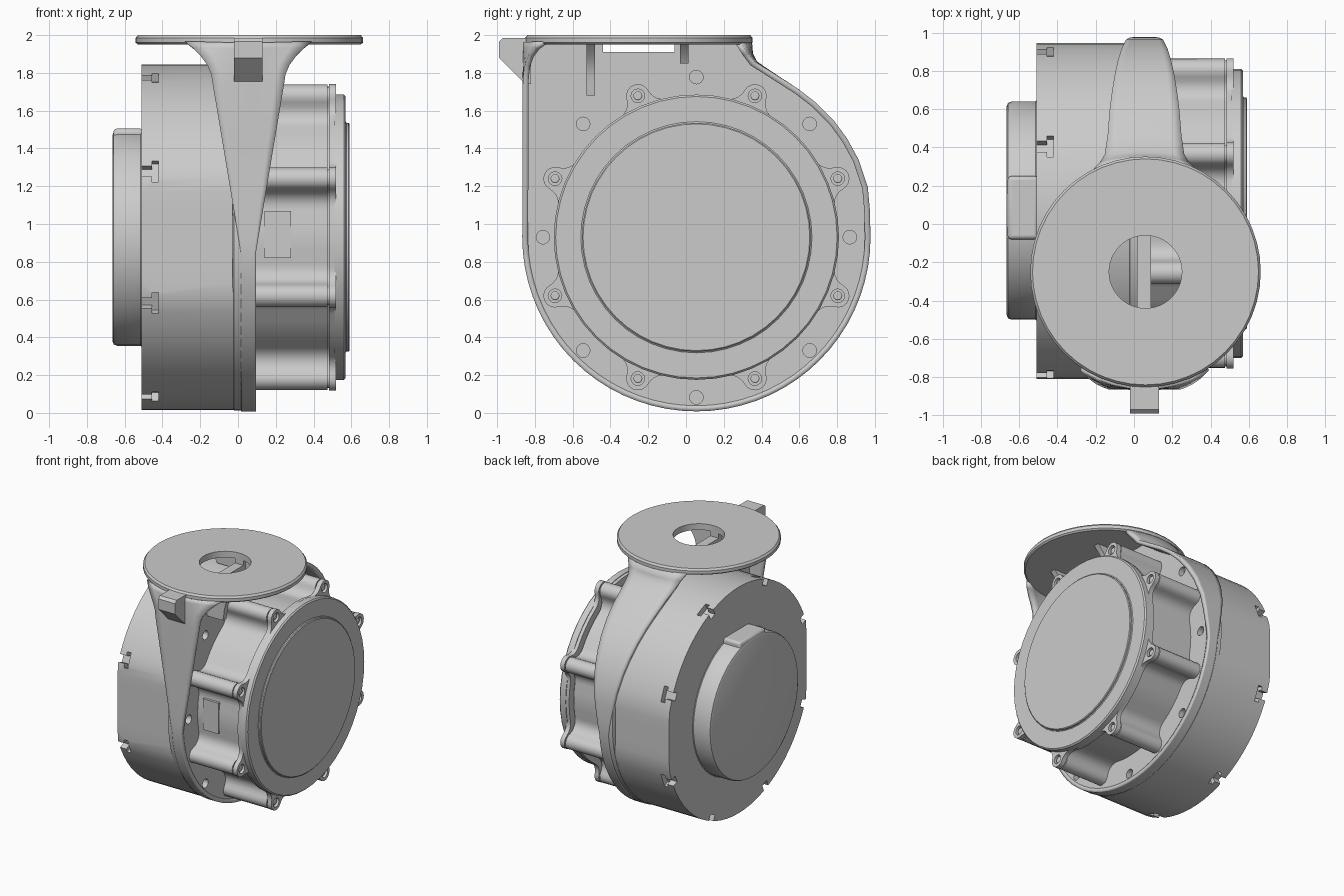
import bpy, bmesh
from math import sin, cos, pi, sqrt, acos, atan2, radians
from mathutils import Matrix, Vector

if "Cube" in bpy.data.objects:
    bpy.data.objects.remove(bpy.data.objects["Cube"])

CY, CZ, CX = 0.055, 0.93, 0.055      # body axis (y, z) and duct mid-plane x
BOLT_R = 0.81
BOLT_ANGLES = [radians(22.5 + 45 * i) for i in range(8)]


def finish(name, bm, smooth=True):
    bmesh.ops.recalc_face_normals(bm, faces=bm.faces)
    me = bpy.data.meshes.new(name)
    bm.to_mesh(me)
    bm.free()
    ob = bpy.data.objects.new(name, me)
    bpy.context.collection.objects.link(ob)
    bpy.ops.object.select_all(action='DESELECT')
    ob.select_set(True)
    bpy.context.view_layer.objects.active = ob
    if smooth:
        bpy.ops.object.shade_smooth_by_angle(angle=radians(30))
    return ob


def prism(name, pts, x0, x1):
    """Extrude a (y, z) outline along x."""
    bm = bmesh.new()
    a, b = [[bm.verts.new((x, y, z)) for y, z in pts] for x in (x0, x1)]
    bm.faces.new(a)
    bm.faces.new(b)
    for i in range(len(pts)):
        j = (i + 1) % len(pts)
        bm.faces.new((a[i], a[j], b[j], b[i]))
    return finish(name, bm)


def lathe(name, prof, centre, axis='X', n=48, ring=False):
    """Revolve (height, radius) points; ring joins last to first, else ends are capped."""
    bm = bmesh.new()
    rows = []
    for h, r in prof:
        row = []
        for i in range(n):
            c, s = r * cos(2 * pi * i / n), r * sin(2 * pi * i / n)
            p = (h, c, s) if axis == 'X' else (c, s, h)
            row.append(bm.verts.new(Vector(p) + Vector(centre)))
        rows.append(row)
    pairs = list(zip(rows, rows[1:])) + ([(rows[-1], rows[0])] if ring else [])
    for a, b in pairs:
        for i in range(n):
            j = (i + 1) % n
            bm.faces.new((a[i], a[j], b[j], b[i]))
    if not ring:
        bm.faces.new(rows[0])
        bm.faces.new(rows[-1])
    return finish(name, bm)


def add_box(bm, lo, hi, rot=None):
    size = [b - a for a, b in zip(lo, hi)]
    mid = [(a + b) / 2 for a, b in zip(lo, hi)]
    m = Matrix.Translation(mid) @ Matrix.Diagonal((*size, 1))
    bmesh.ops.create_cube(bm, size=1, matrix=(rot @ m) if rot else m)


def add_hole(bm, y, z, r, x0, x1):
    m = Matrix.Translation(((x0 + x1) / 2, y, z)) @ Matrix.Rotation(pi / 2, 4, 'Y')
    bmesh.ops.create_cone(bm, cap_ends=True, segments=16, radius1=r, radius2=r,
                          depth=x1 - x0, matrix=m)


def apply_mod(ob, kind, **settings):
    mod = ob.modifiers.new(kind.title(), kind)
    for k, v in settings.items():
        setattr(mod, k, v)
    bpy.context.view_layer.objects.active = ob
    bpy.ops.object.modifier_apply(modifier=mod.name)


def cut(ob, bm):
    cutter = finish("cutter", bm, smooth=False)
    apply_mod(ob, 'BOOLEAN', operation='DIFFERENCE', solver='EXACT', object=cutter)
    bpy.data.objects.remove(cutter)


def arc(cy, cz, r, a0, a1, n):
    return [(cy + r * cos(a0 + (a1 - a0) * i / n), cz + r * sin(a0 + (a1 - a0) * i / n))
            for i in range(n + 1)]


def lobed(R, t, f):
    """Circle of radius R with eight filleted bolt lugs of radius t, fillet radius f."""
    phi = acos(((R + f) ** 2 + BOLT_R ** 2 - (t + f) ** 2) / (2 * (R + f) * BOLT_R))
    fx, fy = (R + f) * cos(phi), (R + f) * sin(phi)
    a_in, a_out = phi + pi, atan2(-fy, BOLT_R - fx)
    if a_out < 0:
        a_out += 2 * pi
    half = arc(fx, fy, f, a_in, a_out, 5)
    tip = atan2(fy, fx - BOLT_R)
    half = half + arc(BOLT_R, 0, t, tip, 0, 4)[1:]
    lug = [(x, -y) for x, y in half] + half[-2::-1]
    pts = []
    for a in BOLT_ANGLES:
        pts += [(CY + x * cos(a) - y * sin(a), CZ + x * sin(a) + y * cos(a)) for x, y in lug]
        pts += [(CY + R * cos(a + b), CZ + R * sin(a + b))
                for b in (phi + (pi / 4 - 2 * phi) * k / 4 for k in (1, 2, 3))]
    return pts


# Motor housing with two flats and T-shaped clip notches
circle = [(min(0.945, max(-0.81, y)), z) for y, z in arc(CY, CZ, 0.915, 0, 2 * pi, 72)[:-1]]
housing = prism("motor_housing", circle, -0.51, 0.0)
bm = bmesh.new()
for a in BOLT_ANGLES:
    rot = Matrix.Translation((0, CY, CZ)) @ Matrix.Rotation(a, 4, 'X')
    add_box(bm, (-0.55, 0.865, -0.03), (-0.44, 1.0, 0.03), rot)
cut(housing, bm)
bm = bmesh.new()
for a in BOLT_ANGLES:
    rot = Matrix.Translation((0, CY, CZ)) @ Matrix.Rotation(a, 4, 'X')
    add_box(bm, (-0.455, 0.865, -0.06), (-0.42, 1.0, 0.06), rot)
cut(housing, bm)
lathe("housing_rim", [(-0.03, 0.90), (-0.022, 0.917), (0.02, 0.917)], (0, CY, CZ), n=72)

# Rear end cap with its cable outlet block
lathe("end_cap", [(-0.50, 0.585), (-0.515, 0.57), (-0.64, 0.57), (-0.658, 0.562), (-0.665, 0.545)],
      (0, 0.07, 0.925))
bm = bmesh.new()
add_box(bm, (-0.66, -0.08, 1.3), (-0.5, 0.25, 1.505))
outlet = finish("cable_outlet", bm)
apply_mod(outlet, 'BEVEL', width=0.02, segments=3)

# Duct side profile: down the front, around the bottom, up the back
path = [(-0.85, z) for z in (1.96, 1.93, 1.89, 1.84, 1.79, 1.74, 1.5, 1.2)]
path += arc(CY, CZ, 0.907, pi, 2 * pi, 36)
path += [(0.958, 1.08), (0.948, 1.19), (0.90, 1.335), (0.84, 1.445), (0.77, 1.54),
         (0.68, 1.63), (0.59, 1.70), (0.46, 1.785), (0.365, 1.85), (0.34, 1.90), (0.335, 1.96)]


def half_width(z, flare):
    w = 0.04 + max(0, min(z, 1.75) - 0.85) * 0.167
    return w + flare * (max(0, z - 1.75) / 0.21) ** 2


# Duct wall: tapering band whose ends flare to follow the round flange
bm = bmesh.new()
rows = []
for y, z in path:
    w = half_width(z, 0.14 if y < 0 else 0.07)
    t = max(0, (z - 1.7) / 0.26) ** 2
    row = []
    for k in range(-4, 5):
        u = w * k / 4
        bend = (0.6 - sqrt(0.36 - u * u)) * t
        row.append(bm.verts.new((CX + u, y + (bend if y < 0 else -bend), z)))
    rows.append(row)
for a, b in zip(rows, rows[1:]):
    for k in range(8):
        bm.faces.new((a[k], a[k + 1], b[k + 1], b[k]))
band = finish("duct_wall", bm)
apply_mod(band, 'SOLIDIFY', thickness=0.03, offset=0)

# Central mounting plate, notched below the outlet, with rivet holes
plate = prism("mounting_plate", path + [(-0.06, 1.96), (-0.06, 1.91), (-0.44, 1.91), (-0.44, 1.96)],
              0.015, 0.09)
bm = bmesh.new()
for i in range(8):
    a = i * pi / 4
    r = 0.812 if i in (0, 4) else 0.848
    add_hole(bm, CY + r * cos(a), CZ + r * sin(a), 0.036, 0.045, 0.2)
cut(plate, bm)

# Gusset ribs carrying the flange
for name, y, zb in (("front_rib", -0.505, 1.68), ("rear_rib", -0.01, 1.85)):
    zs = [zb + (1.96 - zb) * i / 6 for i in range(7)]
    right = [(CX + half_width(z, 0.12), z) for z in zs]
    pts = right + [(2 * CX - x, z) for x, z in reversed(right)]
    bm = bmesh.new()
    face = bm.faces.new([bm.verts.new((x, y - 0.022, z)) for x, z in pts])
    ext = bmesh.ops.extrude_face_region(bm, geom=[face])['geom']
    bmesh.ops.translate(bm, vec=(0, 0.044, 0),
                        verts=[v for v in ext if isinstance(v, bmesh.types.BMVert)])
    bm.faces.ensure_lookup_table()
    finish(name, bm)

# Round outlet flange and the hook at its front
lathe("outlet_flange", [(1.95, 0.19), (1.95, 0.59), (1.96, 0.602), (1.985, 0.602), (2.0, 0.59),
                        (2.0, 0.19)], (CX + 0.005, -0.25, 0), 'Z', ring=True)
prism("front_hook", [(-0.82, 1.985), (-0.97, 1.985), (-0.99, 1.965), (-0.99, 1.88), (-0.85, 1.74),
                     (-0.82, 1.74)], -0.02, 0.13)

# Lugged gear housing, cover flange and bolt holes
prism("gear_housing", lobed(0.70, 0.06, 0.09), 0.08, 0.475)
prism("gear_housing_seam", lobed(0.69, 0.05, 0.09), 0.47, 0.49)
cover = prism("cover_flange", lobed(0.75, 0.062, 0.09), 0.483, 0.52)
bm = bmesh.new()
for a in BOLT_ANGLES:
    add_hole(bm, CY + BOLT_R * cos(a), CZ + BOLT_R * sin(a), 0.036, 0.495, 0.6)
cut(cover, bm)
for i, a in enumerate(BOLT_ANGLES):
    lathe(f"bolt_{i + 1}", [(0.49, 0.024), (0.508, 0.024), (0.512, 0.018)],
          (0, CY + BOLT_R * cos(a), CZ + BOLT_R * sin(a)), n=12)

# Cover disc and raised face
lathe("cover_disc", [(0.51, 0.755), (0.56, 0.755), (0.57, 0.745), (0.57, 0.612), (0.575, 0.606),
                     (0.585, 0.606), (0.59, 0.60)], (0, CY, CZ))

# Small blank panel on the front of the gear housing
bm = bmesh.new()
add_box(bm, (0.14, -0.65, 0.82), (0.28, -0.62, 1.07))
finish("side_panel", bm)
